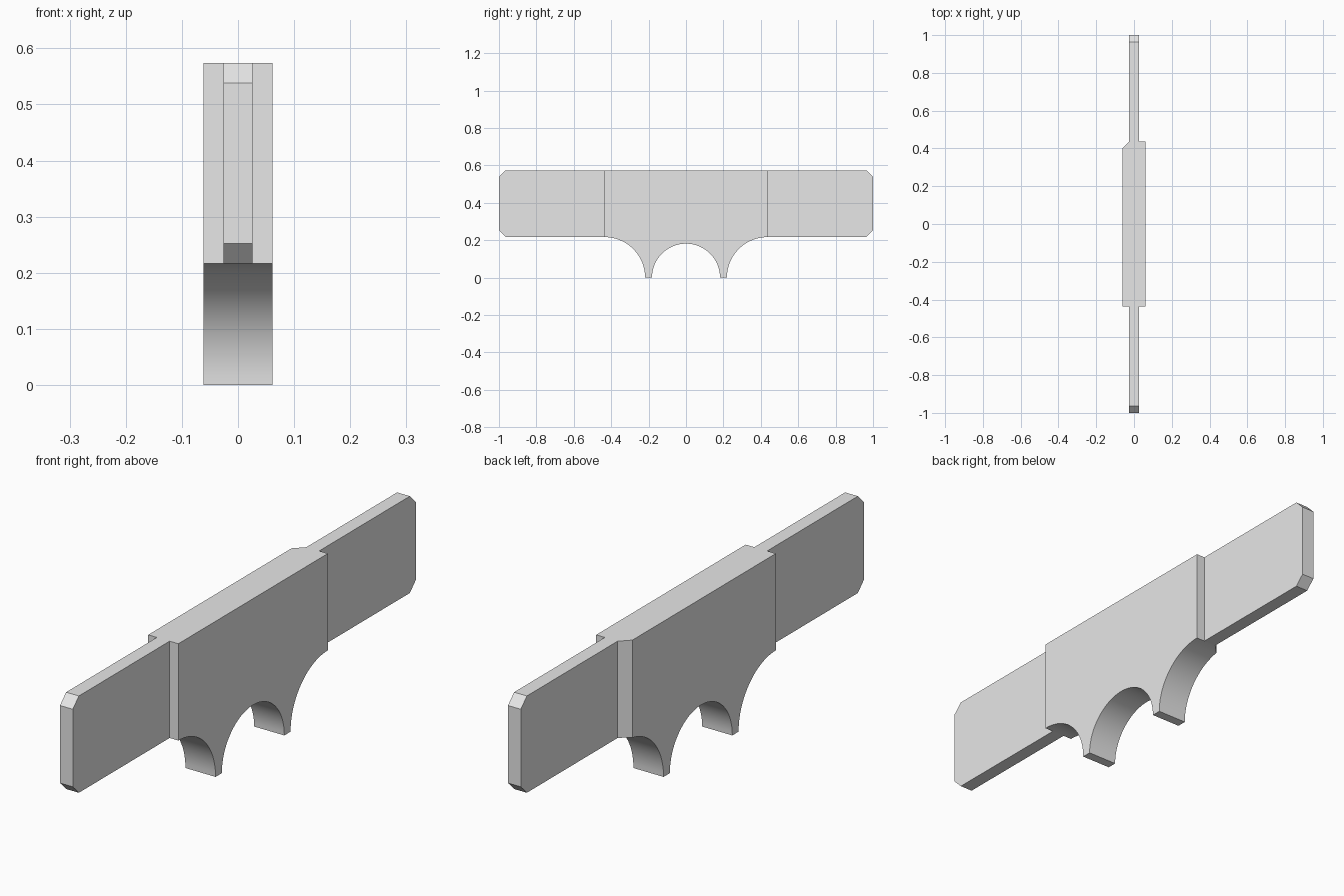
import bpy, bmesh
from math import pi, sin, cos, radians

if "Cube" in bpy.data.objects:
    bpy.data.objects.remove(bpy.data.objects["Cube"], do_unlink=True)

TOP, LOW = 0.574, 0.217       # heights of the upper and lower edges
BODY_X, BODY_Y = 0.0615, 0.4355
BAR_X, BAR_END = 0.026, 1.0
CUT = 0.0355                  # size of every corner cut
ARCH_R = 0.182                # radius of the middle arch

grey = bpy.data.materials.new("light grey")
grey.use_nodes = True
colour = (0.8, 0.8, 0.8, 1)
grey.diffuse_color = colour
grey.node_tree.nodes["Principled BSDF"].inputs["Base Color"].default_value = colour


def arc(centre, radius, start, end, steps):
    """Points (y, z) along an arc centred on the ground."""
    angles = [start + (end - start) * i / steps for i in range(steps + 1)]
    return [(centre + radius * cos(a), radius * sin(a)) for a in angles]


def slab(name, profile, half_width, trim=None):
    """Extrude a y-z profile across x, optionally trimming one upright corner."""
    bm = bmesh.new()
    face = bm.faces.new([bm.verts.new((-half_width, y, z)) for y, z in profile])
    new = bmesh.ops.extrude_face_region(bm, geom=[face])["geom"]
    moved = [v for v in new if isinstance(v, bmesh.types.BMVert)]
    bmesh.ops.translate(bm, verts=moved, vec=(2 * half_width, 0, 0))
    if trim:
        point, normal = trim
        cut = bmesh.ops.bisect_plane(bm, geom=bm.verts[:] + bm.edges[:] + bm.faces[:],
                                     dist=1e-5, plane_co=point, plane_no=normal,
                                     clear_outer=True)["geom_cut"]
        edges = [e for e in cut if isinstance(e, bmesh.types.BMEdge)]
        bmesh.ops.holes_fill(bm, edges=edges, sides=0)
    bmesh.ops.recalc_face_normals(bm, faces=bm.faces[:])
    mesh = bpy.data.meshes.new(name)
    bm.to_mesh(mesh)
    bm.free()
    mesh.materials.append(grey)
    obj = bpy.data.objects.new(name, mesh)
    bpy.context.collection.objects.link(obj)
    return obj


# Thick centre body: two legs between a middle arch and two quarter arches
profile = [(-BODY_Y, TOP)]
profile += arc(-BODY_Y, LOW, pi / 2, 0, 20)
profile += arc(0, ARCH_R, pi, 0, 40)
profile += arc(BODY_Y, LOW, pi, pi / 2, 20)
profile += [(BODY_Y, TOP)]
body = slab("centre_body", profile, BODY_X, trim=((-BAR_X, BODY_Y, 0), (-1, 1, 0)))

# Thin end bars with cut outer corners
for name, side in (("front_bar", -1), ("back_bar", 1)):
    outline = [(BODY_Y, LOW), (BAR_END - CUT, LOW), (BAR_END, LOW + CUT),
               (BAR_END, TOP - CUT), (BAR_END - CUT, TOP), (BODY_Y, TOP)]
    slab(name, [(side * y, z) for y, z in outline], BAR_X)

# Smooth arches, crisp edges elsewhere
bpy.ops.object.select_all(action='DESELECT')
body.select_set(True)
bpy.context.view_layer.objects.active = body
bpy.ops.object.shade_smooth_by_angle(angle=radians(30))
